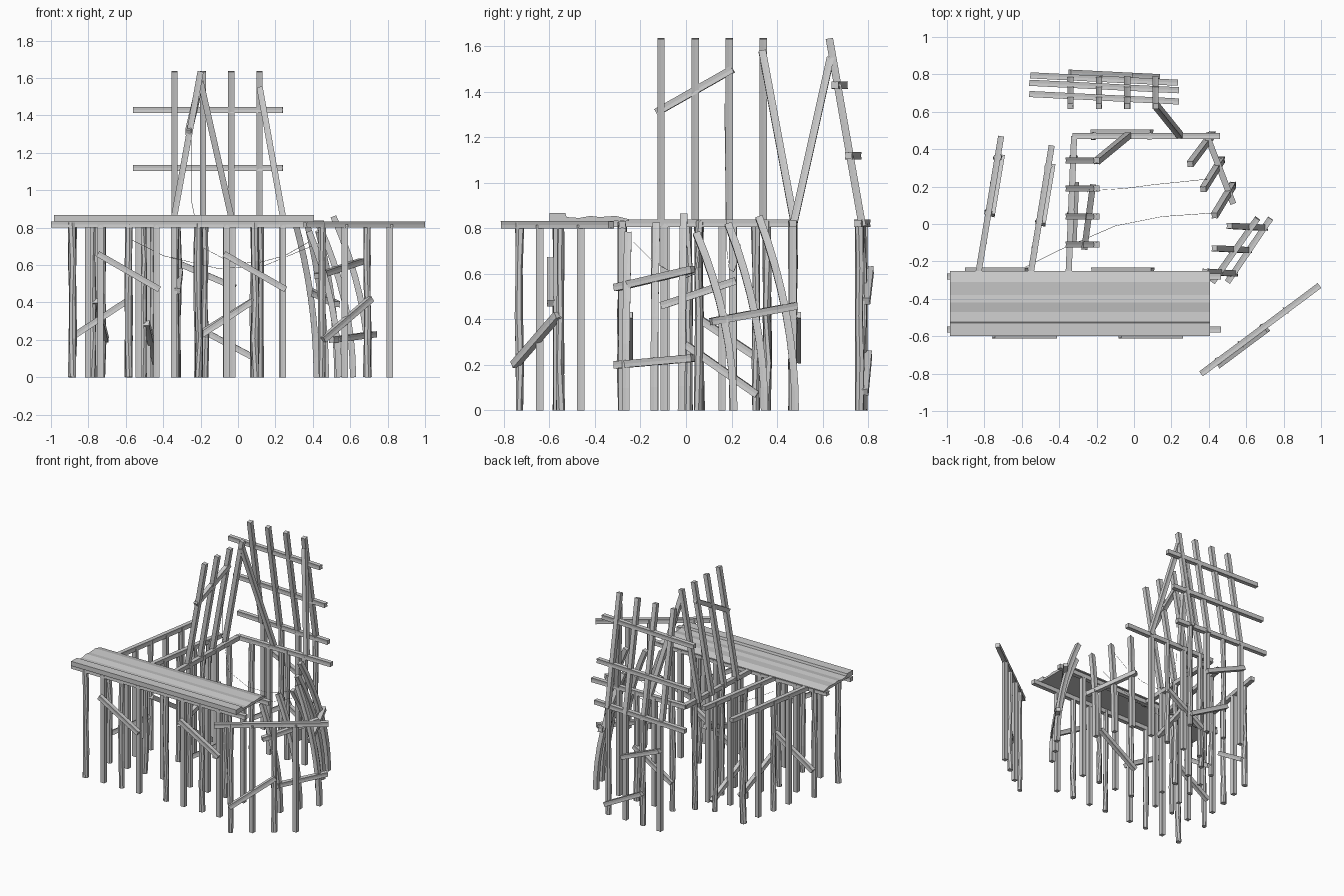
import bpy, bmesh, math, random
from mathutils import Vector

random.seed(4)
cube = bpy.data.objects.get("Cube")
if cube:
    bpy.data.objects.remove(cube)


def sweep(name, points, profile, wobble=0.0):
    """Carry a closed profile along a list of points, capping both ends."""
    pts = [Vector(p) for p in points]
    bm = bmesh.new()
    rings = []
    for i, p in enumerate(pts):
        d = (pts[min(i + 1, len(pts) - 1)] - pts[max(i - 1, 0)]).normalized()
        ref = Vector((0, 0, 1)) if abs(d.z) < 0.8 else Vector((0, 1, 0))
        side = d.cross(ref).normalized()
        up = side.cross(d)
        turn = random.uniform(-wobble, wobble)
        c, s = math.cos(turn), math.sin(turn)
        size = 1 + random.uniform(-wobble, wobble) * 0.25
        rings.append([bm.verts.new(p + size * (side * (u * c - v * s) + up * (u * s + v * c)))
                      for u, v in profile])
    n = len(profile)
    for a, b in zip(rings, rings[1:]):
        for k in range(n):
            bm.faces.new((a[k], a[(k + 1) % n], b[(k + 1) % n], b[k]))
    bm.faces.new(rings[0])
    bm.faces.new(rings[-1])
    bmesh.ops.recalc_face_normals(bm, faces=bm.faces)
    mesh = bpy.data.meshes.new(name)
    bm.to_mesh(mesh)
    bm.free()
    obj = bpy.data.objects.new(name, mesh)
    bpy.context.collection.objects.link(obj)
    return obj


def ring_profile(count, radii, start=0.0):
    return [(radii[k % len(radii)] * math.cos(start + math.tau * k / count),
             radii[k % len(radii)] * math.sin(start + math.tau * k / count)) for k in range(count)]


TIMBER = ring_profile(8, (0.023, 0.0145), math.pi / 4)
LOG = ring_profile(7, (0.021, 0.019, 0.018))
ROPE = ring_profile(4, (0.0012,))
HALF = 0.395


def timber(name, a, b):
    return sweep(name, [a, b], TIMBER)


def log(name, x, y, top):
    return sweep(name, [(x + random.uniform(-.003, .003), y + random.uniform(-.003, .003), top * i / 4)
                        for i in range(5)], LOG, 0.5)


def trestle(name, centre, direction, z=0.822, low=None, high=None, side=0.0):
    """A beam on two logs and two square posts, with optional braces (start and end heights)."""
    c = Vector((centre[0], centre[1], 0))
    d = Vector((direction[0], direction[1], 0)).normalized()
    perp = Vector((-d.y, d.x, 0)) * side

    def at(offset, height):
        return c + d * offset + Vector((0, 0, height))

    timber(name + "_beam", at(-HALF, z), at(HALF, z))
    for i, off in enumerate((-0.28, 0.02)):
        p = at(off, 0)
        log(f"{name}_log_{i + 1}", p.x, p.y, z + 0.012)
    for i, off in enumerate((-0.13, 0.17)):
        timber(f"{name}_post_{i + 1}", at(off, 0), at(off, z))
    if low:
        timber(name + "_low_brace", at(-0.29, low[0]) + perp, at(0.03, low[1]) + perp)
    if high:
        timber(name + "_high_brace", at(-0.145, high[0]) + perp, at(0.185, high[1]) + perp)


# Trestles under the deck and around the yard
for i, x in enumerate((-0.605, 0.07)):
    trestle(f"deck_front_{i + 1}", (x, -0.565), (1, 0), 0.816, high=(0.66, 0.47), side=-0.03)
    trestle(f"deck_back_{i + 1}", (x, -0.28), (1, 0), 0.816, low=(0.21, 0.42), side=0.03)
trestle("corner", (0.675, -0.565), (0.63, 0.47), 0.816, low=(0.2, 0.42), side=-0.02)
trestle("outer_walk", (-0.775, 0.08), (-0.164, -0.986), low=(0.2, 0.41), side=0.02)
trestle("middle_walk", (-0.504, 0.03), (-0.162, -0.987), low=(0.07, 0.29), side=0.02)
trestle("inner_walk", (-0.336, 0.075), (-0.04, -1), high=(0.57, 0.46), side=0.02)
trestle("cross_walk", (0.065, 0.47), (1, 0), low=(0.22, 0.42), side=0.02)
trestle("back_wall", (-0.16, 0.775), (-1, 0.05), low=(0.08, 0.25), high=(0.48, 0.62), side=-0.025)

# Deck of worn planks
deck = [(-0.6, 0.832), (-0.6, 0.867), (-0.53, 0.867), (-0.525, 0.85), (-0.47, 0.846), (-0.42, 0.855),
        (-0.38, 0.85), (-0.31, 0.855), (-0.25, 0.84), (-0.25, 0.832)]
sweep("deck", [(-0.985, 0, 0), (0.405, 0, 0)], [(-y, z) for y, z in deck])

# Leaning side palisade
for i in range(4):
    y = -0.11 + 0.15 * i
    timber(f"side_pale_{i + 1}", (-0.35, y, 0.81), (-0.2, y, 1.635))
timber("side_pale_rail", (-0.265, -0.13, 1.31), (-0.22, 0.205, 1.5))
timber("side_pale_prop", (-0.2, 0.335, 1.58), (-0.03, 0.475, 0.83))

# Leaning back palisade
for i in range(4):
    x = -0.34 + 0.152 * i
    timber(f"back_pale_{i + 1}", (x, 0.775, 0.81), (x, 0.63, 1.635))
for i, (y, z) in enumerate(((0.675, 1.43), (0.735, 1.12))):
    timber(f"back_rail_{i + 1}", (-0.56, y + 0.02, z), (0.24, y - 0.02, z))
timber("back_pale_prop", (0.116, 0.635, 1.55), (0.245, 0.475, 0.83))


# Bent stakes
def bent_stake(name, foot, tip, height):
    steps = 8
    points = []
    for i in range(steps + 1):
        t = i / steps
        points.append([foot[k] + (tip[k] - foot[k]) * t ** 2 for k in (0, 1)] + [height * t])
    sweep(name, points, TIMBER)


for i, (foot, tip, h) in enumerate((((0.42, 0.48), (0.30, 0.32), 0.85),
                                   ((0.47, 0.345), (0.37, 0.185), 0.82),
                                   ((0.53, 0.21), (0.43, 0.045), 0.78))):
    bent_stake(f"rear_stake_{i + 1}", foot, tip, h)
for i, (foot, tip, h) in enumerate((((0.54, -0.265), (0.38, -0.255), 0.78),
                                   ((0.615, -0.14), (0.43, -0.13), 0.82),
                                   ((0.70, -0.02), (0.51, -0.01), 0.86))):
    bent_stake(f"fore_stake_{i + 1}", foot, tip, h)
timber("rear_stake_rail", (0.385, 0.485, 0.46), (0.53, 0.11, 0.39))
timber("fore_stake_high_rail", (0.42, -0.31, 0.54), (0.66, 0.03, 0.62))
timber("fore_stake_low_rail", (0.5, -0.31, 0.2), (0.73, 0.03, 0.23))

# Slack ropes
sweep("long_rope", [(-0.58, -0.23, 0.74), (-0.4, -0.14, 0.65), (-0.1, -0.01, 0.58),
                    (0.15, 0.04, 0.6), (0.44, 0.06, 0.72)], ROPE)
sweep("short_rope", [(-0.25, 0.17, 1.35), (-0.25, 0.175, 0.95), (-0.2, 0.18, 0.7),
                     (-0.05, 0.19, 0.62), (0.1, 0.21, 0.61), (0.25, 0.225, 0.65),
                     (0.39, 0.24, 0.73)], ROPE)
